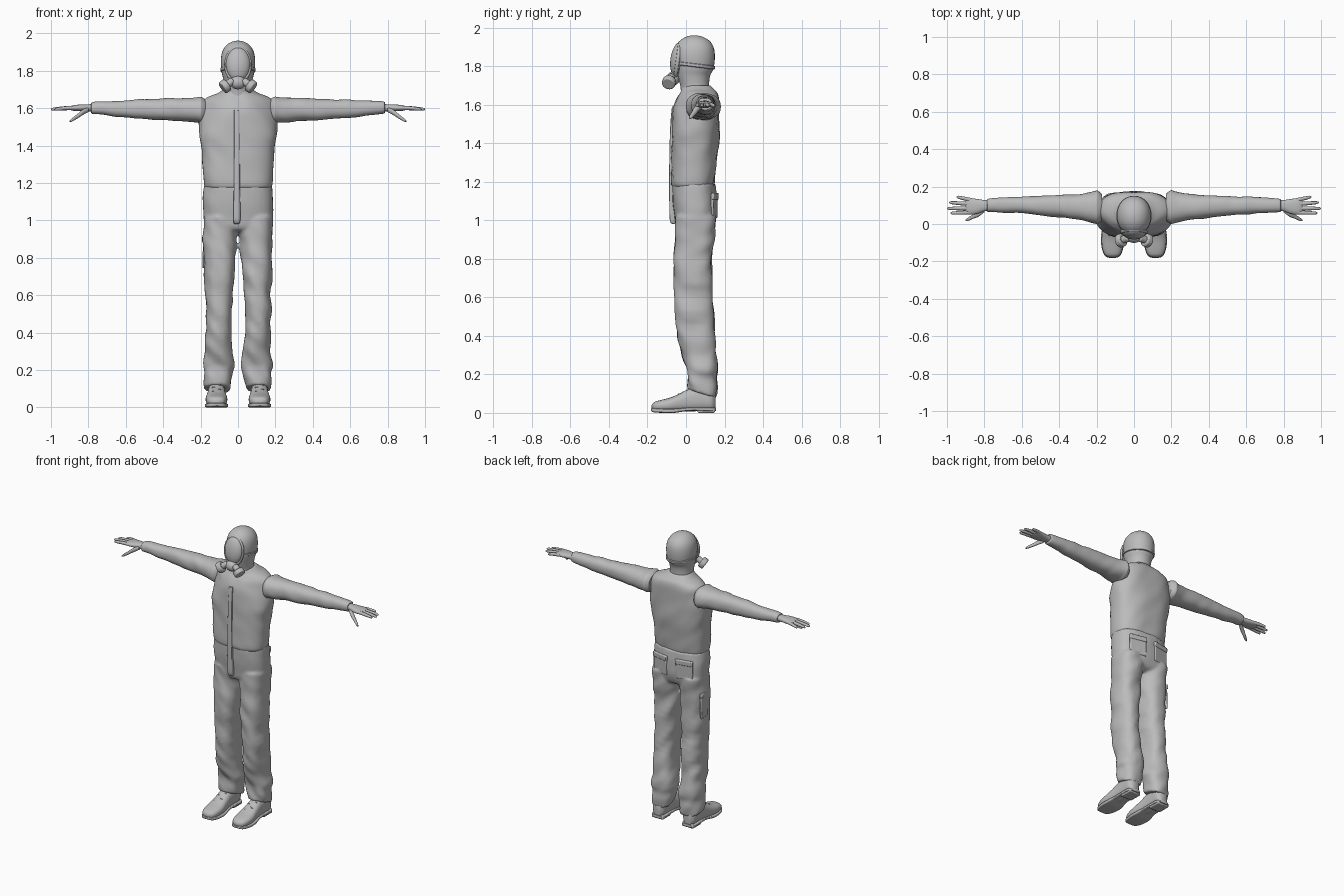
import bpy, math
from mathutils import Vector, noise

if "Cube" in bpy.data.objects:
    bpy.data.objects.remove(bpy.data.objects["Cube"])

grey = bpy.data.materials.new("plain grey")
grey.use_nodes = True
grey.diffuse_color = (0.5, 0.5, 0.5, 1)
grey.node_tree.nodes["Principled BSDF"].inputs["Base Color"].default_value = (0.5, 0.5, 0.5, 1)


def finish(ob, name, angle=50):
    ob.name = name
    ob.data.materials.append(grey)
    bpy.ops.object.select_all(action='DESELECT')
    ob.select_set(True)
    bpy.context.view_layer.objects.active = ob
    bpy.ops.object.shade_smooth_by_angle(angle=math.radians(angle))
    return ob


def spline(rows, steps):
    """Fill in smooth rows between the given ones."""
    out = []
    for i in range(len(rows) - 1):
        a, b = rows[max(i - 1, 0)], rows[i]
        c, d = rows[i + 1], rows[min(i + 2, len(rows) - 1)]
        for k in range(steps):
            t = k / steps
            out.append([q + t * (r - q) + 0.5 * t * (1 - t) * ((1 - t) * (2 * q - p - r) + t * (2 * r - q - s))
                        for p, q, r, s in zip(a, b, c, d)])
    return out + [list(rows[-1])]


def loft_data(rows, axis='z', power=2.3, steps=4, sides=32, folds=0.0, shape=None):
    """Rows are (position along axis, centre u, centre v, radius u, radius v)."""
    verts, faces = [], []
    rows = spline(rows, steps)
    for t, cu, cv, ru, rv in rows:
        for j in range(sides):
            a = math.tau * j / sides
            c, s = math.cos(a), math.sin(a)
            u = math.copysign(abs(c) ** (2 / power), c)
            v = math.copysign(abs(s) ** (2 / power), s)
            u, v = cu + ru * u, cv + rv * v
            p = Vector({'z': (u, v, t), 'x': (t, u, v), 'y': (u, t, v)}[axis])
            if folds:
                n = noise.noise(Vector((p.x * 9, p.y * 9, p.z * 13 + p.x * 12)))
                n = folds * n
                q = {'z': (c, s, 0), 'x': (0, c, s), 'y': (c, 0, s)}[axis]
                p += Vector(q) * n
            verts.append(shape(p) if shape else p)
    n = len(rows)
    for i in range(n - 1):
        for j in range(sides):
            k = (j + 1) % sides
            faces.append((i * sides + j, i * sides + k, (i + 1) * sides + k, (i + 1) * sides + j))
    faces += [tuple(reversed(range(sides))), tuple(range((n - 1) * sides, n * sides))]
    return verts, faces


def mesh_object(name, parts, angle=50, modifiers=False):
    verts, faces = [], []
    for v, f in parts:
        base = len(verts)
        verts += v
        faces += [tuple(i + base for i in face) for face in f]
    me = bpy.data.meshes.new(name)
    me.from_pydata(verts, [], faces)
    ob = bpy.data.objects.new(name, me)
    bpy.context.collection.objects.link(ob)
    bpy.context.view_layer.objects.active = ob
    bpy.ops.object.select_all(action='DESELECT')
    ob.select_set(True)
    bpy.ops.object.mode_set(mode='EDIT')
    bpy.ops.mesh.select_all(action='SELECT')
    bpy.ops.mesh.normals_make_consistent(inside=False)
    bpy.ops.object.mode_set(mode='OBJECT')
    if modifiers:
        m = ob.modifiers.new("blend", 'REMESH')
        m.mode, m.voxel_size, m.use_smooth_shade = 'VOXEL', 0.009, True
        m = ob.modifiers.new("soften", 'SMOOTH')
        m.iterations = 4
    return finish(ob, name, angle)


def loft(name, rows, **kw):
    return mesh_object(name, [loft_data(rows, **kw)])


def slab(name, loc, size, rot=(0, 0, 0), bevel=0.006):
    bpy.ops.mesh.primitive_cube_add(size=1, location=loc, rotation=rot)
    ob = bpy.context.object
    ob.scale = size
    bpy.ops.object.transform_apply(location=False, rotation=False)
    m = ob.modifiers.new("round", 'BEVEL')
    m.width, m.segments = bevel, 2
    return finish(ob, name)


def ball(name, loc, size, rot=(0, 0, 0)):
    bpy.ops.mesh.primitive_uv_sphere_add(segments=32, ring_count=16, location=loc, rotation=rot)
    bpy.context.object.scale = size
    return finish(bpy.context.object, name)


def drum(name, loc, direction, radius, depth):
    rot = Vector(direction).to_track_quat('Z', 'Y').to_euler()
    bpy.ops.mesh.primitive_cylinder_add(vertices=28, radius=radius, depth=depth, location=loc, rotation=rot)
    m = bpy.context.object.modifiers.new("round", 'BEVEL')
    m.width, m.segments = 0.007, 2
    return finish(bpy.context.object, name)


# Jacket: chest narrows towards the front near the shoulders
def narrow_front(p):
    k = 0.4 * min(1, max(0, (p.z - 1.45) / 0.15))
    p.x *= 1 - k * min(1, max(0, (0.06 - p.y) / 0.12))
    return p


loft("jacket", [(1.175, 0, .035, .178, .106), (1.2, 0, .035, .186, .113), (1.3, 0, .042, .19, .118),
                (1.4, 0, .048, .2, .122), (1.5, 0, .05, .212, .122), (1.58, 0, .052, .21, .12),
                (1.63, 0, .06, .195, .11), (1.66, 0, .065, .16, .097), (1.68, 0, .06, .112, .085),
                (1.7, 0, .05, .08, .076)],
     power=2.5, sides=48, folds=0.006, shape=narrow_front)


# Trousers: hips and two legs blended together, with sloping cuffs
def slope_cuff(p):
    p.z -= (p.y - 0.08) * 0.5 * max(0, 1 - p.z / 0.25)
    return p


parts = [loft_data([(.94, 0, .04, .12, .06), (.96, 0, .045, .175, .095), (1.02, 0, .05, .186, .11),
                    (1.1, 0, .045, .19, .115), (1.19, 0, .04, .183, .112)], power=2.5, folds=0.004)]
for s in (-1, 1):
    rows = [(1.02, .095, .05, .09, .105), (.9, .097, .043, .088, .103), (.8, .1, .035, .085, .098),
            (.6, .102, .04, .073, .1), (.4, .105, .053, .07, .097), (.3, .102, .07, .074, .088),
            (.23, .103, .083, .084, .078), (.19, .104, .083, .077, .074), (.15, .106, .085, .075, .077),
            (.1, .108, .083, .066, .076)]
    parts.append(loft_data([(z, s * x, y, a, b) for z, x, y, a, b in rows],
                           power=2.4, steps=6, folds=0.013, shape=slope_cuff))
mesh_object("trousers", parts, 180, modifiers=True)

# Zip placket, set along the front
loft("zip_placket", [(.98, -.008, -.058, .012, .01), (1.0, -.006, -.07, .018, .014), (1.1, -.006, -.074, .018, .013),
                     (1.2, -.006, -.077, .016, .011), (1.4, -.006, -.074, .015, .011),
                     (1.52, -.006, -.07, .015, .01), (1.59, -.006, -.064, .015, .009)], power=5)

# Head in a hood, with a seam band
loft("hood", [(1.66, 0, .05, .078, .076), (1.7, 0, .045, .073, .075), (1.75, 0, .04, .077, .085),
              (1.79, 0, .045, .087, .098), (1.85, 0, .045, .092, .105), (1.9, 0, .045, .085, .098),
              (1.935, 0, .045, .064, .074), (1.955, 0, .043, .034, .038), (1.961, 0, .043, .005, .006)],
     power=2.1)


def tilt_band(p):
    p.z -= (p.y - 0.05) * 0.12
    return p


loft("mask_strap", [(1.795, 0, .045, .088, .1), (1.798, 0, .045, .093, .105), (1.812, 0, .045, .094, .106),
                    (1.815, 0, .045, .088, .1)], power=2.1, steps=1, shape=tilt_band)

# Face mask: visor, rim, snout and two filters
ball("visor", (0, -.04, 1.835), (.066, .041, .092), (-.14, 0, 0))
bpy.ops.mesh.primitive_torus_add(major_radius=1, minor_radius=.1, major_segments=40, minor_segments=8,
                                 location=(0, -.043, 1.832), rotation=(math.pi / 2 - .14, 0, 0))
bpy.context.object.scale = (.067, .092, .1)
finish(bpy.context.object, "visor_rim")
ball("mask_snout", (0, -.066, 1.737), (.042, .035, .036))
for s, side in ((-1, "right"), (1, "left")):
    out = Vector((s * .75, -.25, -.55)).normalized()
    spot = Vector((s * .07, -.088, 1.717))
    drum(side + "_filter_stem", spot - out * .03, out, .02, .05)
    drum(side + "_filter", spot, out, .036, .034)

for s, side in ((-1, "right"), (1, "left")):
    # Sleeve with a raised armhole seam
    rows = [(.17, .09, 1.587, .07, .058), (.195, .09, 1.59, .09, .07), (.21, .09, 1.591, .088, .069),
            (.24, .09, 1.59, .08, .067), (.3, .092, 1.592, .069, .063), (.4, .095, 1.594, .06, .058),
            (.5, .098, 1.595, .052, .053), (.6, .1, 1.597, .046, .047), (.7, .1, 1.6, .04, .038),
            (.775, .1, 1.602, .036, .032), (.785, .1, 1.602, .028, .024)]
    loft(side + "_sleeve", [(s * r[0], *r[1:]) for r in rows], axis='x', folds=0.006)

    # Hand with palm, thumb and four fingers
    palm = [(.76, .1, 1.602, .027, .021), (.8, .098, 1.602, .03, .019), (.84, .094, 1.602, .04, .018),
            (.88, .094, 1.601, .044, .015), (.9, .095, 1.6, .036, .009)]
    hand = [loft_data([(s * r[0], *r[1:]) for r in palm], axis='x')]
    thumb = [(.8, .075, 1.592, .012, .012), (.83, .055, 1.578, .015, .015), (.86, .04, 1.556, .012, .012),
             (.888, .025, 1.537, .009, .009), (.9, .02, 1.53, .003, .003)]
    hand.append(loft_data([(s * r[0], *r[1:]) for r in thumb], axis='x', sides=14))
    for y0, x1, y1 in ((.062, .98, .058), (.084, 1.0, .083), (.106, .988, .115), (.127, .948, .145)):
        finger = []
        for t, r in ((0, .011), (.45, .0105), (.85, .0085), (.96, .006), (1, .002)):
            finger.append((s * (.865 + t * (x1 - .865)), y0 + t * (y1 - y0),
                           1.602 - .008 * t * t, r, r))
        hand.append(loft_data(finger, axis='x', power=2, sides=12, steps=3))
    mesh_object(side + "_hand", hand)

    # Boot: upper, ankle shaft, sole, heel and laces
    c = s * .115
    loft(side + "_boot", [(-.178, c, .03, .015, .01), (-.165, c, .034, .04, .022), (-.13, c, .037, .054, .03),
                          (-.08, c, .043, .058, .037), (-.03, c, .054, .052, .048), (.02, c, .067, .047, .06),
                          (.08, c, .075, .046, .065), (.13, c, .07, .044, .06), (.152, c, .062, .025, .045)],
         axis='y', power=2.5)
    loft(side + "_boot_shaft", [(.06, c, .085, .045, .066), (.12, c, .082, .046, .062),
                                (.18, c, .083, .05, .055)])
    loft(side + "_sole", [(-.182, c, .016, .015, .006), (-.168, c, .014, .043, .011), (-.12, c, .011, .059, .011),
                          (-.06, c, .011, .061, .011), (0, c, .018, .05, .009), (.05, c, .02, .048, .009),
                          (.13, c, .018, .048, .01), (.156, c, .018, .03, .009)], axis='y', power=5)
    slab(side + "_heel", (c, .105, .012), (.086, .09, .024))
    for i in range(4):
        slab(side + "_lace", (c, -.055 + .022 * i, .085 + .011 * i), (.05, .007, .008),
             (.5, 0, .25 * (-1) ** i), .003)

    # Seat pocket with its flap
    slab(side + "_seat_pocket", (s * .09, .146, 1.075), (.115, .016, .13), (-.03, 0, -s * .2))
    slab(side + "_pocket_flap", (s * .09, .15, 1.125), (.12, .018, .035), (-.03, 0, -s * .2))

# Tool pocket on the right thigh
slab("thigh_pocket", (-.178, .06, .83), (.014, .085, .17), (0, .03, .1))
slab("thigh_pocket_flap", (-.182, .06, .9), (.014, .09, .03), (0, .03, .1))
